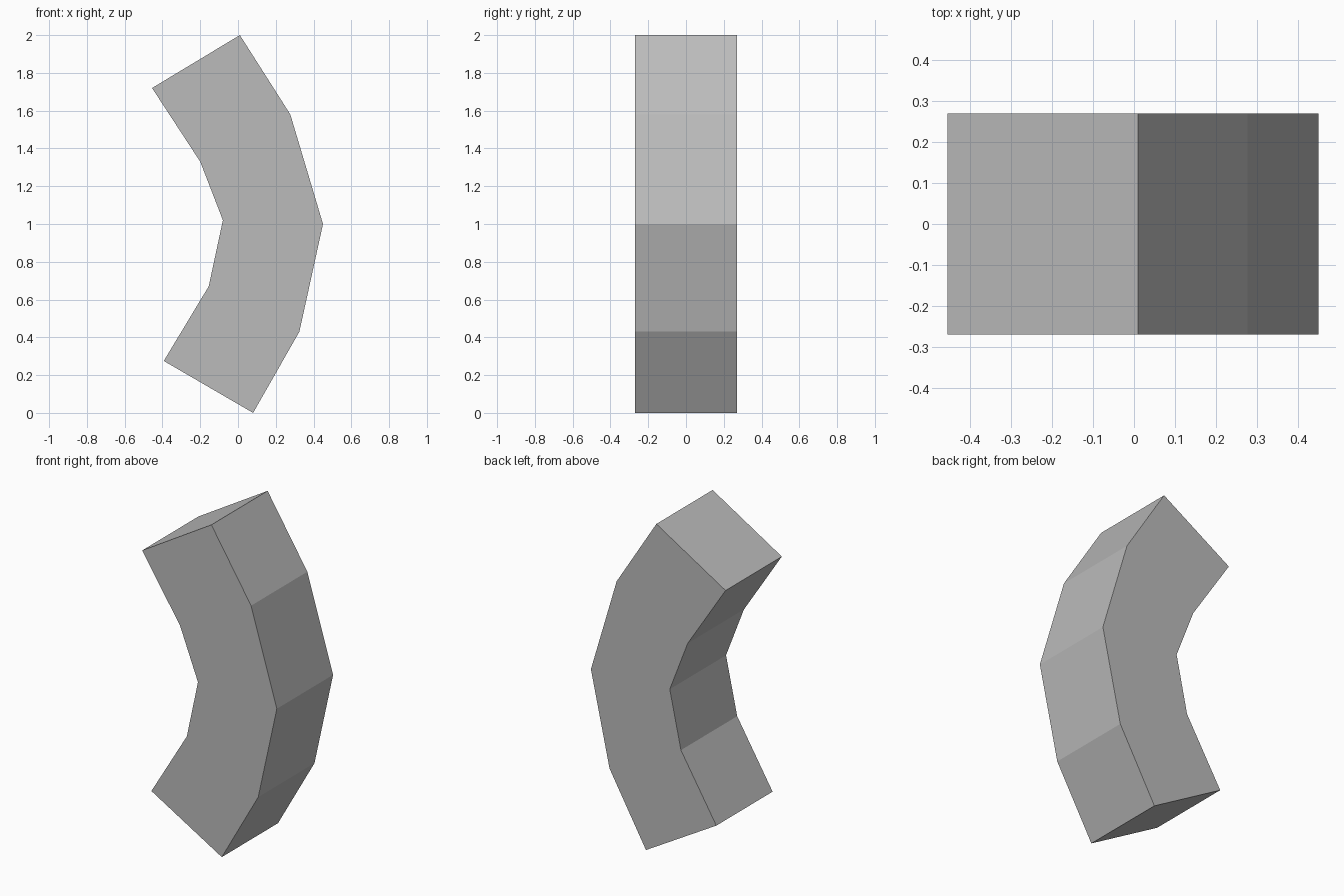
import bpy
import bmesh

default = bpy.data.objects.get("Cube")
if default:
    bpy.data.objects.remove(default, do_unlink=True)

DEPTH = 0.54

# Plain grey surface
grey = bpy.data.materials.new("plain grey")
grey.use_nodes = True
colour = (0.5, 0.5, 0.5, 1)
grey.diffuse_color = colour
grey.node_tree.nodes["Principled BSDF"].inputs["Base Color"].default_value = colour

# Side outline of the bend: outer and inner edges, bottom to top
outer = [(0.08, 0), (0.325, 0.43), (0.45, 1.0), (0.277, 1.58), (0.01, 2.0)]
inner = [(-0.393, 0.275), (-0.155, 0.67), (-0.08, 1.02), (-0.2, 1.33), (-0.455, 1.72)]

# Square cross-sections along the bend, joined by flat walls
bm = bmesh.new()
rings = []
for (ox, oz), (ix, iz) in zip(outer, inner):
    corners = [(ox, -1, oz), (ox, 1, oz), (ix, 1, iz), (ix, -1, iz)]
    rings.append([bm.verts.new((x, side * DEPTH / 2, z)) for x, side, z in corners])
for low, high in zip(rings, rings[1:]):
    for i in range(4):
        j = (i + 1) % 4
        bm.faces.new((low[i], low[j], high[j], high[i]))

# End caps
bm.faces.new(rings[0])
bm.faces.new(rings[-1])
bmesh.ops.recalc_face_normals(bm, faces=bm.faces)

mesh = bpy.data.meshes.new("curved_block")
bm.to_mesh(mesh)
bm.free()
mesh.materials.append(grey)
block = bpy.data.objects.new("curved_block", mesh)
bpy.context.collection.objects.link(block)
